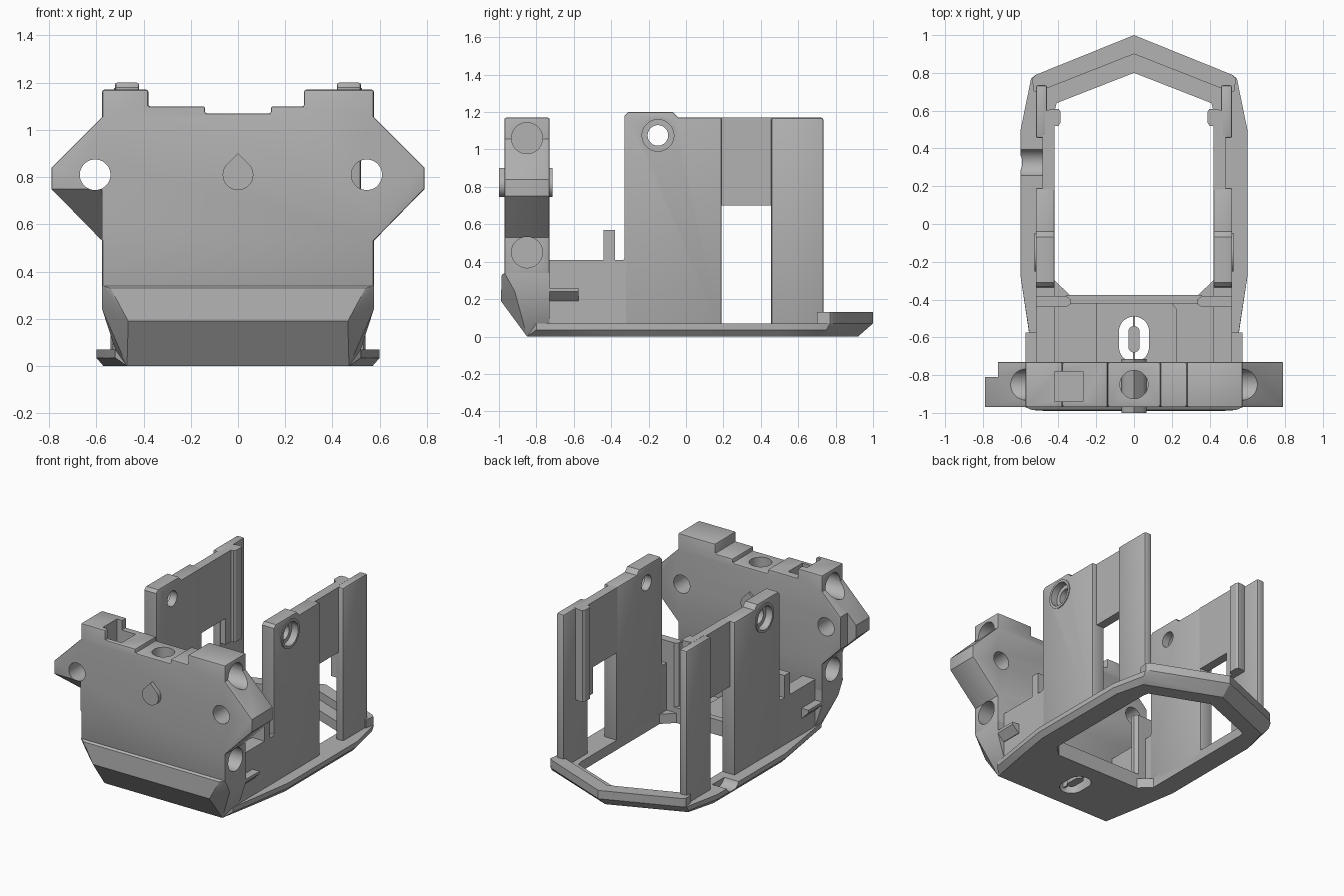
import bpy, bmesh, math
from mathutils import Vector

if "Cube" in bpy.data.objects:
    bpy.data.objects.remove(bpy.data.objects["Cube"])

grey = bpy.data.materials.new("mid_grey")
grey.diffuse_color = (0.45, 0.45, 0.45, 1)
grey.use_nodes = True
grey.node_tree.nodes["Principled BSDF"].inputs["Base Color"].default_value = grey.diffuse_color


def make(name, bm):
    bmesh.ops.recalc_face_normals(bm, faces=bm.faces[:])
    me = bpy.data.meshes.new(name)
    bm.to_mesh(me)
    bm.free()
    me.materials.append(grey)
    ob = bpy.data.objects.new(name, me)
    bpy.context.collection.objects.link(ob)
    return ob


def prism(name, pts, axis, a, b):
    """Extrude a 2D outline along an axis from a to b."""
    place = {'x': lambda p, t: (t, p[0], p[1]),
             'y': lambda p, t: (p[0], t, p[1]),
             'z': lambda p, t: (p[0], p[1], t)}[axis]
    bm = bmesh.new()
    lo = [bm.verts.new(place(p, a)) for p in pts]
    hi = [bm.verts.new(place(p, b)) for p in pts]
    n = len(pts)
    bm.faces.new(lo)
    bm.faces.new(hi)
    for i in range(n):
        bm.faces.new((lo[i], lo[(i + 1) % n], hi[(i + 1) % n], hi[i]))
    return make(name, bm)


def box(name, x0, x1, y0, y1, z0, z1):
    return prism(name, [(x0, y0), (x1, y0), (x1, y1), (x0, y1)], 'z', z0, z1)


def hull(name, pts):
    """Convex solid through points mirrored in x."""
    bm = bmesh.new()
    for p in {(s * x, y, z) for x, y, z in pts for s in (1, -1)}:
        bm.verts.new(p)
    bmesh.ops.convex_hull(bm, input=bm.verts[:])
    bmesh.ops.dissolve_limit(bm, angle_limit=0.01, verts=bm.verts[:], edges=bm.edges[:])
    return make(name, bm)


def ring(cx, cy, r, n=32, stretch=0):
    """Circle, or a slot when stretched along its second axis."""
    out = []
    for i in range(n):
        a = 2 * math.pi * (i + 0.5) / n
        out.append((cx + r * math.cos(a), cy + r * math.sin(a) + math.copysign(stretch, math.sin(a))))
    return out


def apply(ob, mod):
    bpy.context.view_layer.objects.active = ob
    bpy.ops.object.modifier_apply(modifier=mod.name)


def cut(ob, *cutters):
    for c in cutters:
        m = ob.modifiers.new("cut", 'BOOLEAN')
        m.operation, m.solver, m.object = 'DIFFERENCE', 'EXACT', c
        apply(ob, m)
        bpy.data.objects.remove(c)


def soften(ob, w):
    m = ob.modifiers.new("soft", 'BEVEL')
    m.width, m.segments, m.limit_method, m.angle_limit = w, 2, 'ANGLE', math.radians(50)
    apply(ob, m)


def both(half):
    """Mirror an open half outline across the centre line."""
    return half + [(-x, y) for x, y in reversed(half) if abs(x) > 1e-6]


# Base frame with chamfered underside and open middle
base = hull("base_frame", [
    (.47, -.85, 0), (.52, -.58, 0), (.57, -.28, 0), (.57, .5, 0), (.515, .71, 0), (0, .92, 0),
    (.52, -.80, .035), (.555, -.58, .035), (.6, -.28, .035), (.6, .5, .035), (.545, .75, .035),
    (.52, -.80, .07), (.555, -.58, .07), (.6, -.28, .07), (.6, .5, .07), (.545, .77, .07),
    (.52, .79, .07), (0, 1, .07)])
cut(base,
    prism("c", both([(0, .8), (.41, .64), (.42, .6), (.42, -.3), (.34, -.375)]), 'z', -1, 1),
    prism("c", ring(0, -.61, .08, stretch=.04), 'z', -1, 1),
    prism("c", ring(.325, .1, .075), 'x', -.7, -.485))

# Rear V rim
prism("rear_rim", [(0, 1), (.52, .79), (.54, .77), (.53, .70), (.47, .715), (0, .9),
                   (-.47, .715), (-.53, .70), (-.54, .77), (-.52, .79)], 'z', .07, .13)

# Floor lip and slot bar
box("floor_lip", -.36, .36, -.42, -.375, .06, .11)
prism("floor_pad", [(-.2, -.74), (.225, -.74), (.225, -.45), (.195, -.41), (-.2, -.41)], 'z', .06, .09)
cut(bpy.data.objects["floor_pad"], prism("c", ring(0, -.61, .08, stretch=.04), 'z', -1, 1))
prism("slot_bar", ring(0, -.61, .03, 24, stretch=.04), 'z', .02, .08)
box("slot_rib", -.006, .006, -.74, -.48, .03, .07)

# Nose block under the front plate
hull("nose_block", [
    (.47, -.85, 0), (.47, -.73, 0), (.52, -.80, .07), (.52, -.73, .07), (.465, -.99, .19),
    (.52, -.91, .19), (.52, -.73, .19), (.575, -.915, .24), (.575, -.73, .24),
    (.575, -.97, .34), (.575, -.73, .34), (.54, -.985, .33)])

# Front plate with wings and stepped top
plate = prism("front_plate", [
    (-.575, .33), (.575, .33), (.575, .53), (.79, .75), (.79, .84), (.575, 1.055),
    (.575, 1.17), (.28, 1.17), (.28, 1.10), (.14, 1.10), (.14, 1.07), (-.14, 1.07),
    (-.14, 1.10), (-.38, 1.10), (-.38, 1.17), (-.575, 1.17), (-.575, 1.055),
    (-.79, .84), (-.79, .75), (-.575, .53)], 'y', -.97, -.73)
soften(plate, .008)
cut(plate,
    prism("c", ring(-.605, .81, .065), 'y', -2, 0),
    prism("c", ring(.545, .81, .065), 'y', -2, 0),
    prism("c", ring(0, -.85, .075), 'z', .8, 2),
    box("c", -.42, -.27, -.94, -.78, .88, 2),
    # sloped underside and trimmed tip of the left wing
    prism("c", [(-1.1, .75), (-.97, .75), (-.735, .535), (-.7, .3), (-1.1, .3)], 'x', -1, -.576),
    prism("c", [(-.72, -.81), (-.72, -.7), (-1, -.7), (-1, -.81)], 'z', .4, 1))
for s in (1, -1):
    for z in (1.06, .45):
        cut(plate, prism("c", ring(-.85, z, .083), 'x', *sorted((s * .46, s * .9))))

# Teardrop pin
drop = [(.065 * math.cos(a), .81 + .065 * math.sin(a))
        for a in (math.radians(135 + 270 * i / 24) for i in range(25))]
prism("teardrop_pin", drop + [(0, .902)], 'y', -1.0, -.715)


def side(name, pts, x0, x1, s, soft=0.0):
    ob = prism(s_name[s] + name, pts, 'x', *sorted((s * x0, s * x1)))
    if soft:
        soften(ob, soft)
    return ob


def rect(y0, y1, z0, z1):
    return [(y0, z0), (y1, z0), (y1, z1), (y0, z1)]


s_name = {1: "right_", -1: "left_"}
for s in (1, -1):
    # Tall front panel with a countersunk hole
    panel = side("front_panel", [(-.33, .04), (.19, .04), (.19, 1.17), (-.04, 1.17), (-.07, 1.2),
                                 (-.31, 1.2), (-.33, 1.18)], .42, .52, s, .008)
    cut(panel,
        prism("c", ring(-.15, 1.075, .055), 'x', -1, 1),
        prism("c", ring(-.15, 1.075, .085), 'x', *sorted((s * .475, s * 1))))
    collar = side("hole_collar", ring(-.15, 1.075, .103), .515, .526, s)
    cut(collar, prism("c", ring(-.15, 1.075, .085), 'x', -1, 1))

    # Recessed bridge above the window, rear pillar and inner rib
    side("window_bridge", rect(.18, .47, .70, 1.17), .42, .485, s)
    side("rear_pillar", rect(.455, .735, .04, 1.17), .46, .52, s, .012)
    prism(s_name[s] + "inner_rib", [(s * x, y) for x, y in (
        (.47, .46), (.42, .46), (.42, .52), (.40, .52), (.39, .535), (.39, .595),
        (.40, .61), (.43, .61), (.47, .60))], 'z', .51, 1.17)

    # Low side wall, stop post and outer flange
    side("low_wall", [(-.75, .04), (-.32, .04), (-.32, .43), (-.335, .41), (-.75, .41)], .42, .52, s)
    prism(s_name[s] + "stop_post", [(s * x, y) for x, y in (
        (.52, -.44), (.36, -.44), (.335, -.425), (.335, -.40), (.36, -.38), (.52, -.38))], 'z', .06, .57)
    prism(s_name[s] + "flange", [(s * x, z) for x, z in (
        (.5, .19), (.525, .19), (.575, .24), (.575, .26), (.5, .26))], 'y', -.8, -.575)

# Smooth round holes while keeping crisp edges
bpy.ops.object.select_all(action='DESELECT')
for ob in bpy.context.scene.objects:
    ob.select_set(True)
    bpy.context.view_layer.objects.active = ob
bpy.ops.object.shade_smooth_by_angle(angle=math.radians(25))
